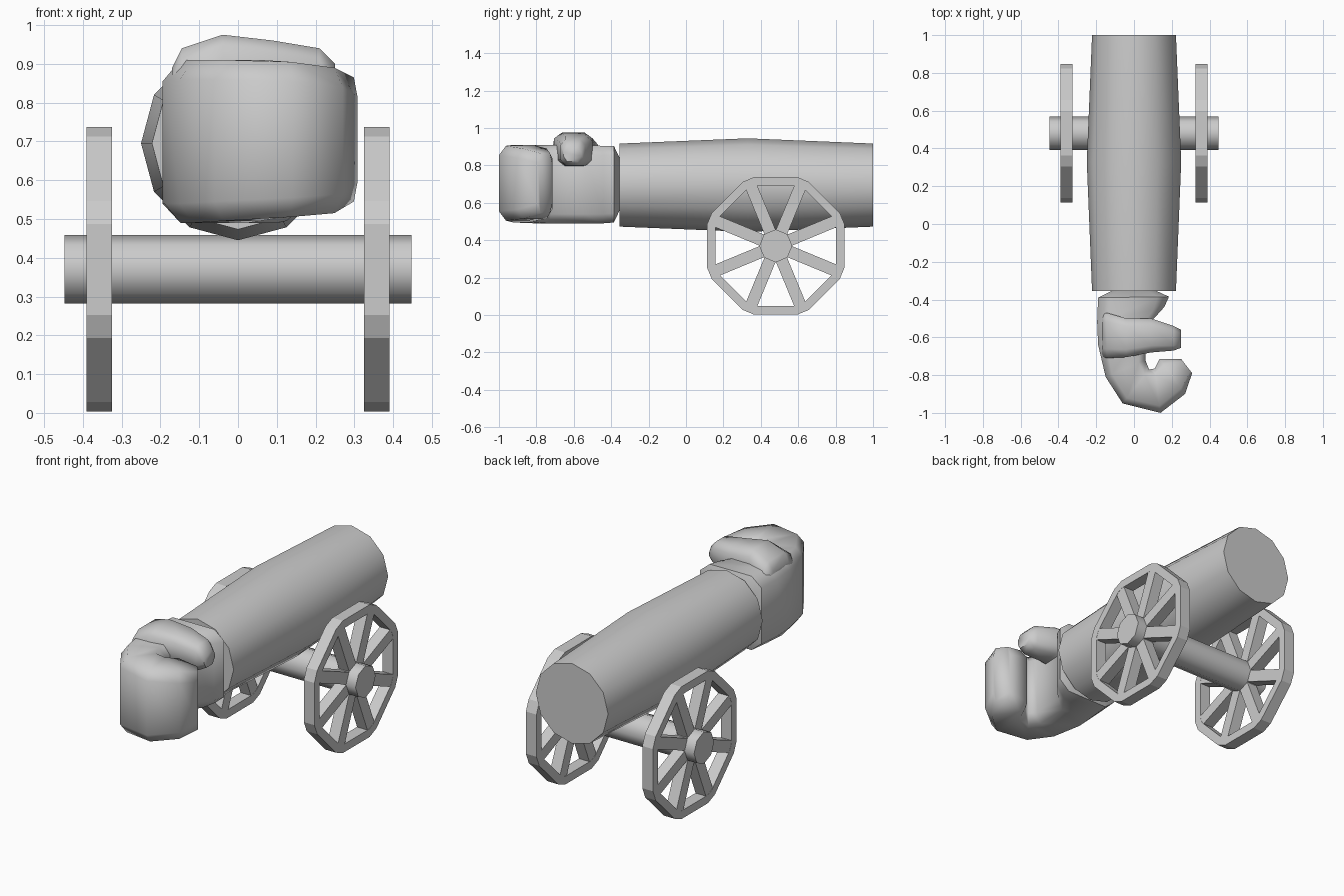
import bpy, bmesh
from math import sin, cos, pi, radians
from mathutils import Vector, Matrix

if "Cube" in bpy.data.objects:
    bpy.data.objects.remove(bpy.data.objects["Cube"])


def add_rings(bm, rings, closed=False):
    """Skin a series of equal-length point rings."""
    vs = [[bm.verts.new(p) for p in r] for r in rings]
    n = len(vs[0])
    pairs = list(zip(vs, vs[1:])) + ([(vs[-1], vs[0])] if closed else [])
    for a, b in pairs:
        for i in range(n):
            j = (i + 1) % n
            bm.faces.new((a[i], a[j], b[j], b[i]))
    if not closed:
        bm.faces.new(vs[0])
        bm.faces.new(vs[-1])


def finish(name, bm, angle=None):
    bmesh.ops.recalc_face_normals(bm, faces=bm.faces)
    me = bpy.data.meshes.new(name)
    bm.to_mesh(me)
    bm.free()
    ob = bpy.data.objects.new(name, me)
    bpy.context.collection.objects.link(ob)
    if angle:
        bpy.ops.object.select_all(action='DESELECT')
        ob.select_set(True)
        bpy.context.view_layer.objects.active = ob
        bpy.ops.object.shade_smooth_by_angle(angle=radians(angle))
    return ob


def loft(name, rings, angle):
    bm = bmesh.new()
    add_rings(bm, rings)
    return finish(name, bm, angle)


# Barrel: 12 sides, widest near the axle
def circle_y(y, r, n=12, z=0.695):
    return [(r * cos(2 * pi * i / n), y, z + r * sin(2 * pi * i / n)) for i in range(n)]


loft("barrel", [circle_y(-0.355, 0.222), circle_y(0.33, 0.25), circle_y(1.0, 0.222)], 40)

# Axle: octagonal rod through both wheels
WY, WZ = 0.48, 0.37
loft("axle", [[(x, WY + 0.088 * sin(pi * i / 4), WZ + 0.088 * cos(pi * i / 4))
               for i in range(8)] for x in (-0.447, 0.447)], 50)


# Wheels: octagonal rim with clipped corners and eight spokes, mirrored
def clipped_octagon(x, apothem, clip):
    half = apothem * 0.41421 - clip
    pts = []
    for k in range(8):
        d = Vector((cos(k * pi / 4), sin(k * pi / 4)))
        t = Vector((-d.y, d.x))
        for s in (-half, half):
            p = d * apothem + t * s
            pts.append((x, WY + p.x, WZ + p.y))
    return pts


bm = bmesh.new()
X0, X1 = 0.325, 0.39
add_rings(bm, [clipped_octagon(X0, 0.367, 0.035), clipped_octagon(X1, 0.367, 0.035),
               clipped_octagon(X1, 0.322, 0.02), clipped_octagon(X0, 0.322, 0.02)], closed=True)
for k in range(8):
    rot = Matrix.Rotation(pi / 8 + k * pi / 4, 4, 'X')
    m = (Matrix.Translation(((X0 + X1) / 2, WY, WZ)) @ rot
         @ Matrix.Translation((0, 0.2, 0)) @ Matrix.Diagonal((X1 - X0 - 0.002, 0.3, 0.064, 1)))
    bmesh.ops.create_cube(bm, size=1, matrix=m)
wheels = finish("wheels", bm)
wheels.modifiers.new("mirror", 'MIRROR')


# Clenched hand: chamfered slab sections swept round a hook-shaped path
def section(a, b, z0, z1, cw, ch):
    a, b = Vector(a), Vector(b)
    spec = [(0, z0 + ch), (cw, z0), (1 - cw, z0), (1, z0 + ch),
            (1, z1 - ch), (1 - cw, z1), (cw, z1), (0, z1 - ch)]
    return [(*a.lerp(b, t), z) for t, z in spec]


hand = [  # outer x, y, inner x, y, bottom, top
    (-0.12, -0.355, 0.12, -0.355, 0.56, 0.84),
    (-0.19, -0.39, 0.185, -0.385, 0.495, 0.905),
    (-0.195, -0.52, 0.16, -0.44, 0.49, 0.905),
    (-0.19, -0.64, 0.07, -0.54, 0.49, 0.91),
    (-0.15, -0.81, 0.06, -0.72, 0.49, 0.91),
    (-0.06, -0.95, 0.08, -0.77, 0.495, 0.91),
    (0.14, -1.0, 0.11, -0.765, 0.505, 0.905),
    (0.27, -0.90, 0.135, -0.715, 0.515, 0.89),
    (0.308, -0.79, 0.25, -0.715, 0.545, 0.865),
]
loft("hand", [section((ox, oy), (ix, iy), z0, z1, 0.16, 0.05)
              for ox, oy, ix, iy, z0, z1 in hand], 60)

# Thumb: short tapered finger across the top
thumb = [  # x, front y, back y, bottom, top
    (-0.17, -0.70, -0.48, 0.76, 0.89),
    (-0.145, -0.71, -0.47, 0.77, 0.94),
    (-0.04, -0.705, -0.50, 0.79, 0.975),
    (0.09, -0.68, -0.50, 0.80, 0.96),
    (0.21, -0.67, -0.54, 0.80, 0.94),
    (0.25, -0.655, -0.56, 0.82, 0.90),
]
loft("thumb", [section((x, y0), (x, y1), z0, z1, 0.2, 0.03)
               for x, y0, y1, z0, z1 in thumb], 60)
